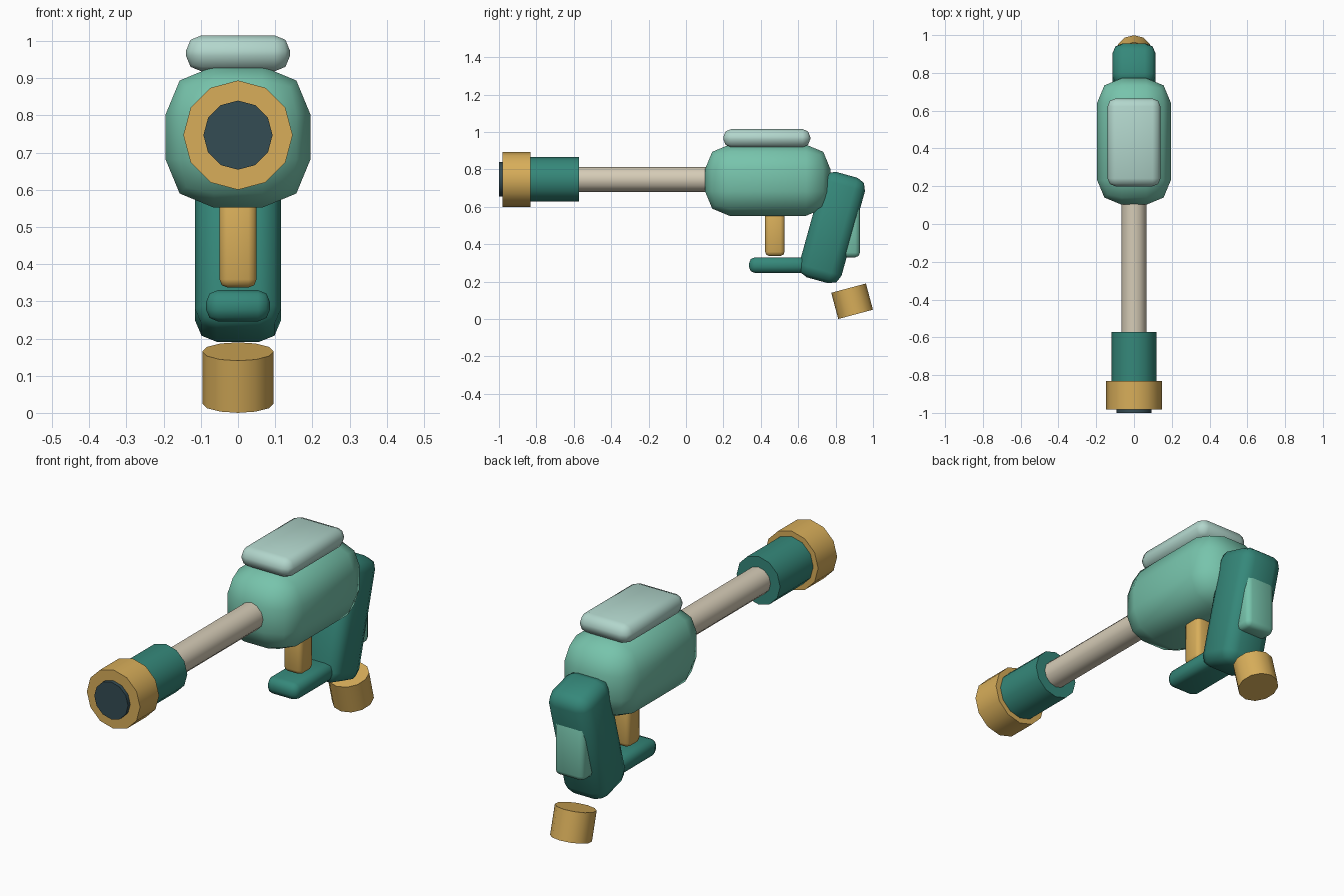
import bpy
import math

if "Cube" in bpy.data.objects:
    bpy.data.objects.remove(bpy.data.objects["Cube"])


def material(name, rgb):
    lin = [(c / 255 / 12.92 if c < 11 else ((c / 255 + 0.055) / 1.055) ** 2.4) for c in rgb]
    m = bpy.data.materials.new(name)
    m.diffuse_color = (*lin, 1)
    m.use_nodes = True
    m.node_tree.nodes["Principled BSDF"].inputs["Base Color"].default_value = m.diffuse_color
    return m


MINT = material("mint green", (119, 196, 172))
PALE = material("pale mint", (178, 214, 204))
TEAL = material("dark teal", (53, 136, 122))
GOLD = material("ochre gold", (216, 174, 90))
CREAM = material("warm cream", (214, 204, 183))
SLATE = material("dark slate", (52, 76, 84))


def finish(obj, name, mat):
    obj.name = name
    obj.data.materials.append(mat)
    bpy.ops.object.shade_smooth_by_angle(angle=math.radians(50))
    return obj


def rounded_box(name, mat, center, size, bevel, tilt=0):
    """Box with a two-step rounded edge, tilted about x (degrees)."""
    bpy.ops.mesh.primitive_cube_add(size=1, location=center)
    obj = bpy.context.object
    obj.scale = size
    bpy.ops.object.transform_apply(location=False, rotation=False, scale=True)
    mod = obj.modifiers.new("round", 'BEVEL')
    mod.width = bevel
    mod.segments = 2
    mod.limit_method = 'NONE'
    bpy.ops.object.modifier_apply(modifier=mod.name)
    obj.rotation_euler.x = math.radians(tilt)
    return finish(obj, name, mat)


def cylinder(name, mat, center, radius, depth, tilt):
    """Twelve-sided cylinder, tilted about x (degrees)."""
    bpy.ops.mesh.primitive_cylinder_add(vertices=12, radius=radius, depth=depth,
                                        location=center,
                                        rotation=(math.radians(tilt), 0, 0))
    return finish(bpy.context.object, name, mat)


# Main housing and its lid
rounded_box("housing", MINT, (0, 0.437, 0.742), (0.39, 0.67, 0.38), 0.13)
rounded_box("top_lid", PALE, (0, 0.432, 0.967), (0.28, 0.465, 0.097), 0.042)

# Barrel and nozzle, as (name, colour, start y, end y, radius)
for name, mat, y0, y1, r in (
        ("barrel", CREAM, -0.62, 0.16, 0.067),
        ("nozzle_sleeve", TEAL, -0.86, -0.571, 0.12),
        ("nozzle_ring", GOLD, -0.982, -0.832, 0.147),
        ("nozzle_opening", SLATE, -1.0, -0.94, 0.093)):
    cylinder(name, mat, (0, (y0 + y1) / 2, 0.747), r, y1 - y0, 90)

# Grip with back panel and loose cap under it
rounded_box("grip", TEAL, (0, 0.781, 0.489), (0.23, 0.235, 0.585), 0.058, -15.5)
rounded_box("grip_back_panel", MINT, (0, 0.88, 0.475), (0.16, 0.10, 0.29), 0.025)
cylinder("grip_cap", GOLD, (0, 0.888, 0.095), 0.096, 0.145, 15)

# Trigger and the guard below it
rounded_box("trigger", GOLD, (0, 0.475, 0.47), (0.10, 0.104, 0.266), 0.022)
rounded_box("trigger_guard", TEAL, (0, 0.51, 0.288), (0.172, 0.346, 0.084), 0.032)
